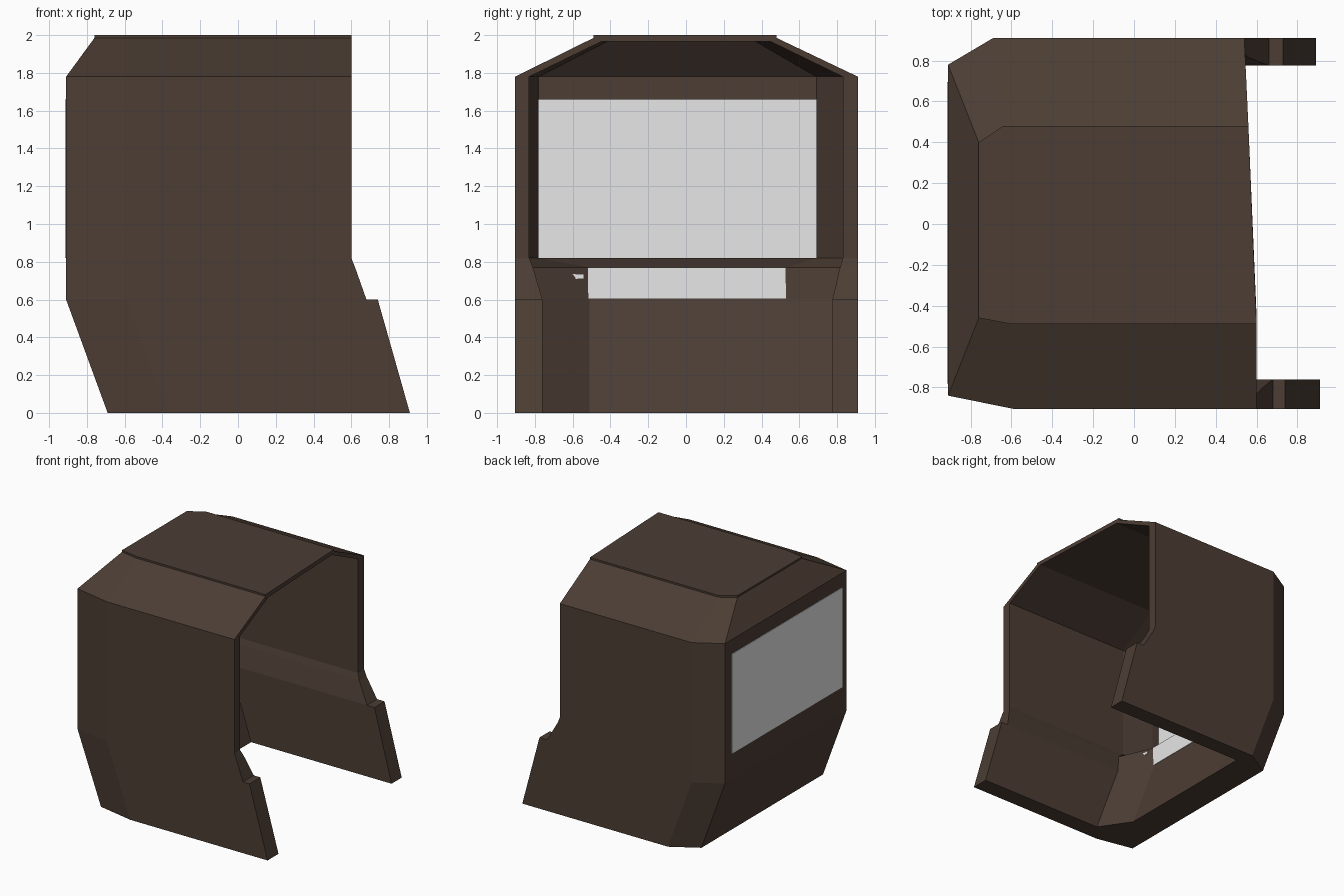
import bpy, bmesh

if "Cube" in bpy.data.objects:
    bpy.data.objects.remove(bpy.data.objects["Cube"])


def material(name, rgb):
    m = bpy.data.materials.new(name)
    m.diffuse_color = (*rgb, 1)
    m.use_nodes = True
    m.node_tree.nodes["Principled BSDF"].inputs["Base Color"].default_value = m.diffuse_color
    return m


BROWN = material("dark brown", (0.072, 0.047, 0.034))
GREY = material("pale grey", (0.8, 0.8, 0.8))


def finish(bm, name, mat):
    bmesh.ops.remove_doubles(bm, verts=bm.verts, dist=1e-5)
    bmesh.ops.recalc_face_normals(bm, faces=bm.faces)
    me = bpy.data.meshes.new(name)
    bm.to_mesh(me)
    bm.free()
    me.materials.append(mat)
    ob = bpy.data.objects.new(name, me)
    bpy.context.collection.objects.link(ob)
    return ob


def box(name, lo, hi, mat):
    bm = bmesh.new()
    bmesh.ops.create_cube(bm, size=1)
    for v in bm.verts:
        v.co = [(a + b) / 2 + c * (b - a) for a, b, c in zip(lo, hi, v.co)]
    return finish(bm, name, mat)


# heights, and where the open edge of each side wall ends in x
Z = [0, .6, .6, .77, .82, 1.66, 1.78, 1.985]
END_FRONT = [.91, .74, .68, .62, .6, .6, .6, .6]
END_BACK = [.89, .73, .66, .56, .54, .54, .54, .56]
W0, W1 = -.78, .69          # window opening in y


def outer(i):
    f, b = END_FRONT[i], END_BACK[i]
    if i == 7:
        return [(f, -.49), (-.6, -.49), (-.76, -.46), (-.76, -.42),
                (-.76, .36), (-.76, .4), (-.64, .48), (b, .48)]
    s = .22 if i == 0 else 0
    return [(f, -.905), (-.59 + s, -.905), (-.91 + s, -.84), (-.91 + s, W0),
            (-.91 + s, W1), (-.91 + s, .78), (-.69 + s, .91), (b, .91)]


def inner(i):
    f, b = END_FRONT[i], END_BACK[i]
    if i == 0:
        return [(f, -.76), (-.25, -.76), (-.42, -.51), (-.42, .53), (-.42, .775), (b, .775)]
    if i <= 2:
        return [(f, -.76), (-.47, -.76), (-.64, -.51), (-.64, .53), (-.62, .775), (b, .775)]
    if i == 3:
        return [(f, -.81), (-.52, -.81), (-.65, -.51), (-.65, .53), (-.63, .815), (b, .815)]
    if i == 7:
        return [(f, -.45), (-.56, -.45), (-.7, -.42), (-.7, .37), (-.6, .45), (b, .45)]
    return [(f, -.83), (-.58, -.83), (-.85, W0), (-.85, W1), (-.62, .83), (b, .83)]


# cab shell: outer and inner skins joined at the rims
bm = bmesh.new()
out = [[bm.verts.new((x, y, z)) for x, y in outer(i)] for i, z in enumerate(Z)]
inn = [[bm.verts.new((x, y, z - (.02 if i == 7 else 0))) for x, y in inner(i)]
       for i, z in enumerate(Z)]
for i in range(7):
    for rings, hole in ((out, 3), (inn, 2)):
        a, b = rings[i], rings[i + 1]
        for k in range(len(a) - 1):
            if i == 1 or (i == 4 and k == hole):
                continue
            bm.faces.new((a[k], a[k + 1], b[k + 1], b[k]))
    for k in (0, -1):       # open edges of the side walls
        bm.faces.new((out[i][k], out[i + 1][k], inn[i + 1][k], inn[i][k]))

# window reveal
o = [out[4][3], out[4][4], out[5][4], out[5][3]]
n = [inn[4][2], inn[4][3], inn[5][3], inn[5][2]]
for k in range(4):
    j = (k + 1) % 4
    bm.faces.new((o[k], o[j], n[j], n[k]))

# bottom rim, strip by strip
a, b = out[0], inn[0]
for f in ((a[0], a[1], b[1], b[0]), (a[1], a[2], b[2], b[1]),
          (a[2], a[3], a[4], b[3], b[2]), (a[4], a[5], a[6], b[4], b[3]),
          (a[6], a[7], b[5], b[4])):
    bm.faces.new(f)

# roof: raised slab on the outside, ceiling on the inside
top = [bm.verts.new((v.co.x, v.co.y, 2)) for v in out[7]]
for k in range(7):
    bm.faces.new((out[7][k], out[7][k + 1], top[k + 1], top[k]))
bm.faces.new(top)
bm.faces.new(inn[7])
bm.faces.new((out[7][0], top[0], top[7], out[7][7], inn[7][5], inn[7][0]))
finish(bm, "cab_shell", BROWN)

# glazing and the pale panel under it on the inside
box("window", (-.915, W0, .82), (-.909, W1 + .005, 1.66), GREY)
box("inner_panel", (-.645, -.52, .605), (-.637, .53, .77), GREY)
box("inner_strip", (-.60, -.73, .71), (-.595, -.54, .735), GREY)
